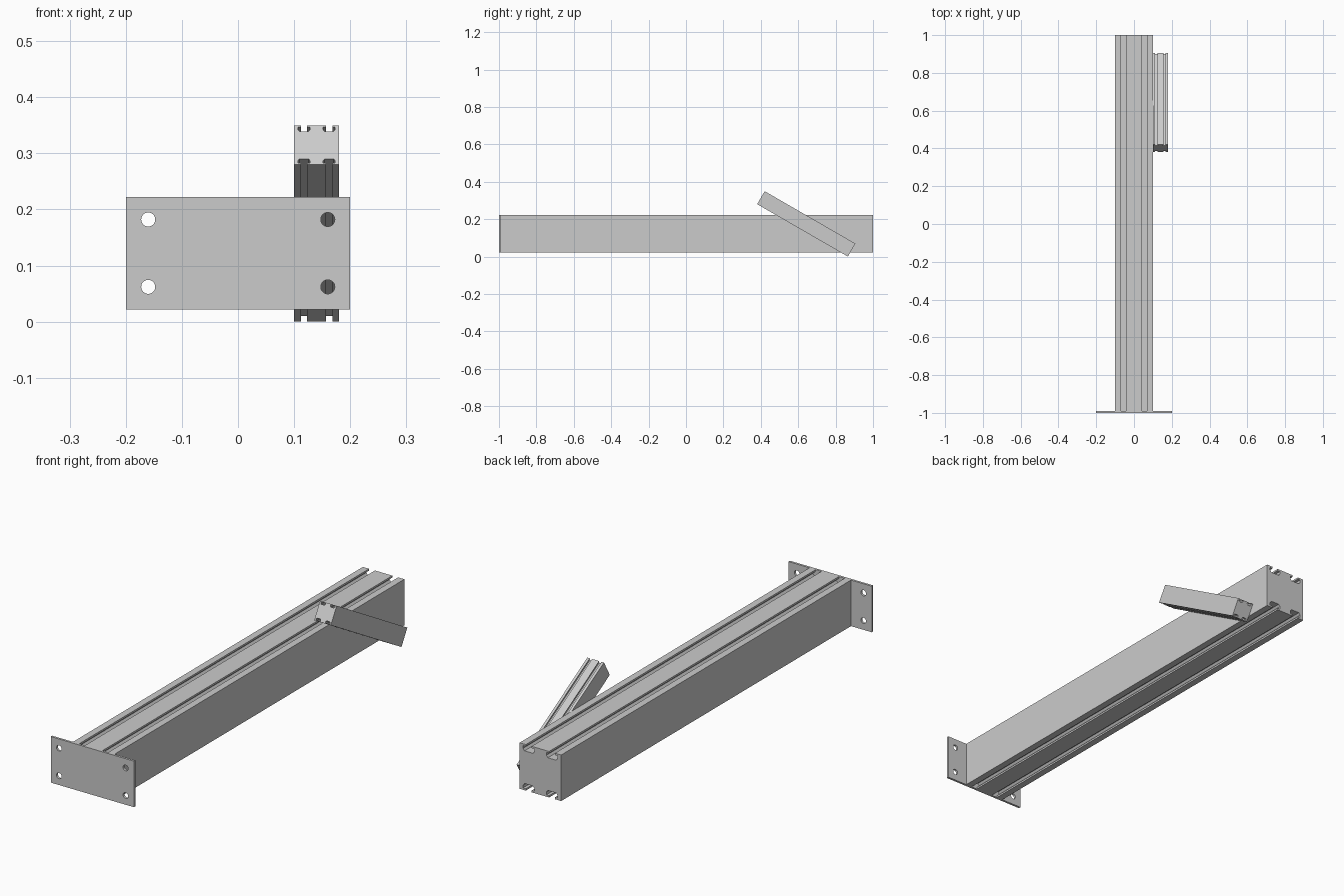
import bpy, bmesh, math
from mathutils import Matrix

if "Cube" in bpy.data.objects:
    bpy.data.objects.remove(bpy.data.objects["Cube"])

# Right half of a slot, from the mouth inwards (offset from slot centre, depth), for half-width 1
SLOT = [(0.14, 0.0), (0.14, 0.08), (0.27, 0.08), (0.27, 0.2), (0.2, 0.29)]
SLOT_CENTRE = 0.56


def slotted_outline(half):
    """Square outline with two undercut slots in the top and bottom edges."""
    slot = [(-o, d) for o, d in SLOT] + [(o, d) for o, d in reversed(SLOT)]
    top = [(-1, 1)]
    for centre in (-SLOT_CENTRE, SLOT_CENTRE):
        top += [(centre + o, 1 - d) for o, d in slot]
    top.append((1, 1))
    bottom = [(-x, -z) for x, z in top]
    return [(x * half, z * half) for x, z in top + bottom]


def beam(name, half, length, location, tilt=0.0):
    """Extrude the slotted outline along y, then tilt about x."""
    bm = bmesh.new()
    verts = [bm.verts.new((x, -length / 2, z)) for x, z in slotted_outline(half)]
    face = bm.faces.new(verts)
    ext = bmesh.ops.extrude_face_region(bm, geom=[face], use_keep_orig=True)
    moved = [g for g in ext["geom"] if isinstance(g, bmesh.types.BMVert)]
    bmesh.ops.translate(bm, verts=moved, vec=(0, length, 0))
    bmesh.ops.recalc_face_normals(bm, faces=bm.faces)
    bm.transform(Matrix.Translation(location) @ Matrix.Rotation(tilt, 4, 'X'))
    mesh = bpy.data.meshes.new(name)
    bm.to_mesh(mesh)
    bm.free()
    obj = bpy.data.objects.new(name, mesh)
    bpy.context.collection.objects.link(obj)
    return obj


MID_Z = 0.122

# Long main beam and short tilted brace on its right side
beam("main_beam", 0.1, 1.99, (0, 0.005, MID_Z))
beam("tilted_brace", 0.04, 0.56, (0.14, 0.643, 0.1747), math.radians(-30))

# End plate
bpy.ops.mesh.primitive_cube_add(size=1, location=(0, -0.995, MID_Z))
plate = bpy.context.object
plate.name = "mounting_plate"
plate.scale = (0.4, 0.01, 0.2)
bpy.ops.object.transform_apply(location=False, rotation=False, scale=True)

# Four bolt holes
for sx in (-1, 1):
    for sz in (-1, 1):
        bpy.ops.mesh.primitive_cylinder_add(
            vertices=32, radius=0.0125, depth=0.05,
            location=(sx * 0.16, -0.995, MID_Z + sz * 0.06),
            rotation=(math.pi / 2, 0, 0))
        cutter = bpy.context.object
        cutter.name = "bolt_hole_cutter"
        cutter.hide_render = True
        mod = plate.modifiers.new("bolt_hole", 'BOOLEAN')
        mod.operation = 'DIFFERENCE'
        mod.object = cutter
        mod.solver = 'EXACT'
        bpy.context.view_layer.objects.active = plate
        bpy.ops.object.modifier_apply(modifier=mod.name)
        bpy.data.objects.remove(cutter, do_unlink=True)

# Smooth hole walls, sharp plate edges
bpy.ops.object.select_all(action='DESELECT')
plate.select_set(True)
bpy.context.view_layer.objects.active = plate
bpy.ops.object.shade_smooth_by_angle()
